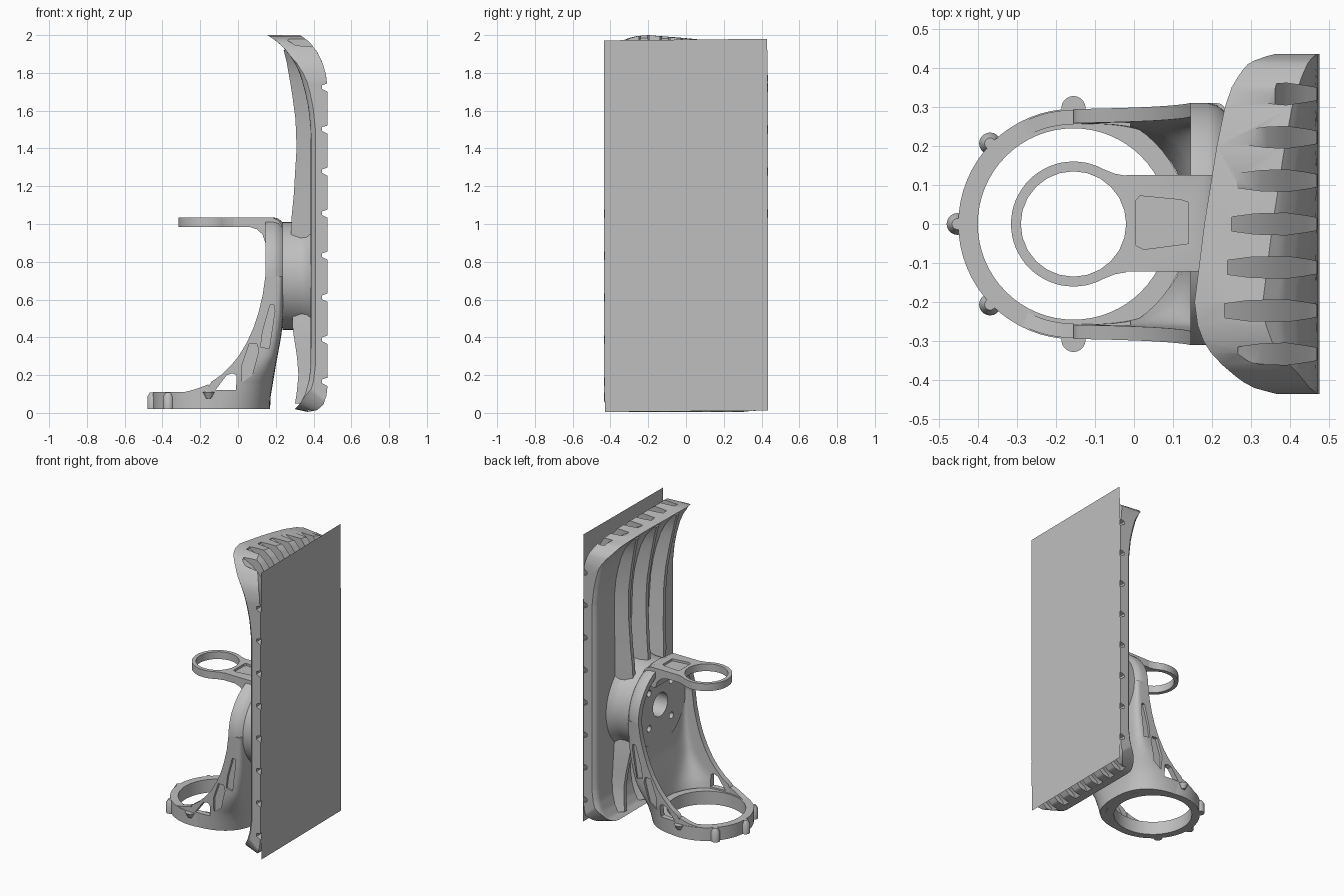
import bpy, bmesh, math

if "Cube" in bpy.data.objects:
    bpy.data.objects.remove(bpy.data.objects["Cube"])

grey = bpy.data.materials.new("plain grey")
grey.diffuse_color = (0.52, 0.52, 0.52, 1)
grey.use_nodes = True
grey.node_tree.nodes["Principled BSDF"].inputs["Base Color"].default_value = grey.diffuse_color
RX = -0.155          # x of both ring centres
HZ = 0.725           # height of the hub axis


def lerp_table(table, v):
    """Piecewise linear lookup in [(key, value), ...]."""
    if v <= table[0][0]:
        return table[0][1]
    for (a, fa), (b, fb) in zip(table, table[1:]):
        if v <= b:
            return fa + (fb - fa) * (v - a) / (b - a)
    return table[-1][1]


def loft(name, loops, cyclic=False):
    """Skin closed loops of equal size; cap the ends unless cyclic."""
    bm = bmesh.new()
    rows = [[bm.verts.new(p) for p in lp] for lp in loops]
    n = len(rows[0])
    for a, b in list(zip(rows, rows[1:])) + ([(rows[-1], rows[0])] if cyclic else []):
        for i in range(n):
            j = (i + 1) % n
            bm.faces.new((a[i], a[j], b[j], b[i]))
    if not cyclic:
        bm.faces.new(rows[0])
        bm.faces.new(rows[-1])
    bmesh.ops.recalc_face_normals(bm, faces=bm.faces)
    me = bpy.data.meshes.new(name)
    bm.to_mesh(me)
    bm.free()
    me.materials.append(grey)
    ob = bpy.data.objects.new(name, me)
    bpy.context.collection.objects.link(ob)
    return ob


def prism(name, pts, y0, y1):
    """Extrude an x-z outline along y."""
    return loft(name, [[(x, y, z) for x, z in pts] for y in (y0, y1)])


def rod(name, axis, c, stations, n=48):
    """Round bar along x or z through stations of (position, radius)."""
    turn = [(math.cos(2 * math.pi * i / n), math.sin(2 * math.pi * i / n)) for i in range(n)]
    return loft(name, [[(c[0] + r * u, c[1] + r * v, h) if axis == 'z' else
                        (h, c[0] + r * u, c[1] + r * v) for u, v in turn] for h, r in stations])


def tube(name, axis, c, section, a0=0, a1=360, n=64):
    """Ring, or part of one, with a section of (radius, position) points."""
    full = a1 - a0 == 360
    loops = []
    for i in range(n if full else n + 1):
        a = math.radians(a0 + (a1 - a0) * i / n)
        u, v = math.cos(a), math.sin(a)
        loops.append([(c[0] + r * u, c[1] + r * v, h) if axis == 'z' else
                      (h, c[0] + r * u, c[1] + r * v) for r, h in section])
    return loft(name, loops, full)


def cut(ob, cutters):
    """Subtract the cutters from the object."""
    for c in cutters:
        m = ob.modifiers.new("cut", 'BOOLEAN')
        m.operation, m.solver, m.object = 'DIFFERENCE', 'EXACT', c
    dg = bpy.context.evaluated_depsgraph_get()
    me = bpy.data.meshes.new_from_object(ob.evaluated_get(dg))
    ob.modifiers.clear()
    ob.data = me


def drop(cutters):
    for c in cutters:
        bpy.data.objects.remove(c)


# Curved pan: paired inner and outer profile points in x-z
INNER = [(.30, .02), (.33, .05), (.355, .10), (.375, .17), (.385, .25), (.385, 1.5), (.372, 1.62),
         (.355, 1.70), (.33, 1.79), (.298, 1.86), (.25, 1.925), (.205, 1.968), (.155, 2.0)]
OUTER = [(.37, .005), (.42, .015), (.452, .045), (.468, .09), (.475, .15), (.475, 1.6), (.475, 1.66),
         (.474, 1.72), (.466, 1.79), (.449, 1.85), (.42, 1.91), (.38, 1.962), (.33, 2.0)]
TIP = [(-.435, .34), (-.42, .30), (-.39, .26), (-.36, .225), (-.33, .197), (-.30, .178),
       (-.26, .163), (-.2, .155), (0, .18), (.2, .212), (.3, .233), (.35, .25), (.38, .268),
       (.41, .29), (.425, .31), (.435, .335)]


def on(curve, t):
    return [lerp_table([(i, p[k]) for i, p in enumerate(curve)], t) for k in (0, 1)]


loops = []
N = 60
for y in [-.435, -.43, -.42, -.405, -.39, -.375, -.36, -.33, -.30, -.26, -.2, -.1, 0, .1, .2, .3, .33,
          .35, .365, .38, .395, .41, .42, .43, .435]:
    t1 = lerp_table([(-INNER[i][0], i) for i in range(5, 13)], -lerp_table(TIP, y))
    t0 = 2.4 * max(0, (abs(y) - .3) / .135) ** 2
    edge = .025 * max(0, (abs(y) - .40) / .035) ** 2
    ts = [t0 + (t1 - t0) * i / N for i in range(N + 1)]
    loops.append([(x + edge, y, z) for x, z in (on(INNER, t) for t in ts)] +
                 [(x, y, z) for x, z in (on(OUTER, t) for t in reversed(ts))])
pan = loft("pan", loops)

# Tapered tread slots over the top and bottom of the pan, notches along its sides
tread = []
for i in range(-3, 4):
    y = .111 * i
    sink = .4 * (lerp_table(TIP, y) - .16)
    shift = .8 * (lerp_table(TIP, y) - .18)
    tread.append(loft("slot", [[(x, y - w, z), (x, y + w, z), (x, y + w, 2.1), (x, y - w, 2.1)]
                               for x, w, z in ((.25 + shift, .018, 1.985 - sink),
                                               (.31 + shift, .026, 1.95 - sink),
                                               (.39, .028, 1.87 - sink * .5),
                                               (.44, .021, 1.80), (.5, .010, 1.74))]))
    tread.append(prism("slot", [(.35, -.02), (.38, .03), (.43, .06), (.445, .11), (.5, .11),
                                (.5, -.02)], y - .025, y + .025))
for i in range(8):
    z = .165 + .2225 * i
    tread.append(prism("notch", [(.445, z - .008), (.5, z - .035), (.5, z + .03), (.445, z + .012)],
                       -.5, .5))
cut(pan, tread)
drop(tread)

# Flat sheet closing the pan
prism_sheet = bmesh.new()
prism_sheet.faces.new([prism_sheet.verts.new((.478, y, z)) for y, z in
                       ((-.43, .005), (.435, .012), (.43, 1.98), (-.435, 1.972))])
me = bpy.data.meshes.new("flat_sheet")
prism_sheet.to_mesh(me)
prism_sheet.free()
me.materials.append(grey)
bpy.context.collection.objects.link(bpy.data.objects.new("flat_sheet", me))

# Ribs fanning from the hub to the pan ends
CREST = [(.04, .30), (.1, .31), (.2, .32), (.3, .312), (.44, .29), (1.0, .28), (1.15, .295),
         (1.4, .31), (1.55, .305), (1.7, .285), (1.9, .25), (1.93, .238)]
INZ = [(z, x) for x, z in INNER]
for k in (-1, 0, 1):
    for name, z0, z1, y0, y1 in (("upper_rib", .85, 1.92, .16 * k, .22 * k - .04),
                                 ("lower_rib", .6, .05, .16 * k, .22 * k)):
        loops = []
        for i in range(19):
            z, y = z0 + (z1 - z0) * i / 18, y0 + (y1 - y0) * i / 18
            x, base = lerp_table(CREST, z), lerp_table(INZ, z) + .02
            loops.append([(x, y - .014, z), (x, y + .014, z), (base, y + .065, z), (base, y - .065, z)])
        loft(name, loops)

# Hub between pan and bracket
hub = rod("hub", 'x', (0, HZ), [(.236, .285), (.33, .285), (.36, .295), (.40, .33)], 64)

# U-shaped bracket shell: rounder at the foot, square at the hub
LEFT = [(.02, -.155), (.14, -.155), (.165, -.14), (.2, -.09), (.25, -.038), (.3, .003), (.375, .048),
        (.45, .082), (.53, .108), (.62, .13), (.72, .145)]
BACK = [(.02, .17), (.08, .172), (.25, .20), (.4, .228), (.5, .24), (.72, .24)]
loops = []
for z in [.02, .08, .14, .165, .2, .225, .25, .3, .34, .375, .41, .45, .53, .62, HZ]:
    xl, xr = lerp_table(LEFT, z), lerp_table(BACK, z)
    hy = .29 + .02 * z / .72
    p = lerp_table([(.02, .8), (.14, .6), (.3, .28), (.72, .18)], z)

    def half(dx):
        out = []
        for i in range(33):
            a = math.pi * (i / 32 - .5)
            s = math.sin(a)
            out.append((xl + (xr - dx - xl) * max(0, math.cos(a)) ** p,
                        (hy - dx) * math.copysign(abs(s) ** p, s), z))
        return out
    loops.append(half(0) + half(.036)[::-1])
shell = loft("bracket_shell", loops)

# Toes where the side walls run out along the lower ring
for s in (-1, 1):
    loops = []
    for i in range(9):
        a = math.radians(90 + 4 * i)
        top = .107 + .045 * (1 - i / 8) ** 1.5
        loops.append([(RX + r * math.cos(a), s * r * math.sin(a), z)
                      for r, z in ((.255, .1), (.292, .1), (.292, top), (.255, top))])
    loft("side_toe", loops)

# Arch over the hub plate, and the plate with its bolt holes
tube("bracket_arch", 'x', (0, HZ), [(.27, .145), (.31, .145), (.31, .19), (.303, .215), (.28, .24),
                                    (.27, .24)], 0, 180, 40)
plate = rod("hub_plate", 'x', (0, HZ), [(.195, .275), (.238, .275)], 48)
bore = rod("bore", 'x', (0, HZ), [(.1, .08), (.33, .08)], 32)
bolts = [rod("bolt", 'x', (.17 * math.cos(a), HZ + .17 * math.sin(a)),
             [(.15, .022), (.27, .022)], 16)
         for a in (math.radians(45 + 90 * i) for i in range(4))]
cut(plate, [bore] + bolts)
cut(hub, [bore] + bolts)

# Side windows (through) and side pockets (shallow) in the shell
window = prism("window", [(-.12, .12), (-.01, .12), (-.008, .2), (-.03, .21), (-.06, .2)], -.5, .5)
pockets = []
for s in (-1, 1):
    pockets.append(prism("pocket", [(.02, .16), (.075, .2), (.11, .33), (.10, .365), (.06, .365),
                                    (.02, .25)], s * .280, s * .5))
    pockets.append(prism("pocket", [(.12, .35), (.165, .34), (.195, .54), (.19, .57), (.17, .57),
                                    (.13, .43)], s * .287, s * .5))
cut(shell, [bore, window] + bolts + pockets)
drop([bore, window] + bolts + pockets)

# Lower ring with grip bumps
tube("lower_ring", 'z', (RX, 0), [(.245, .02), (.295, .02), (.295, .11), (.245, .11)])
for deg in (90, 136, 180, 224, 270):
    a = math.radians(deg)
    c = (RX + .297 * math.cos(a), .297 * math.sin(a))
    rod("ring_bump", 'z', c, [(.075, .012), (.11, .031)] if deg in (90, 270) else
        [(.02, .028), (.085, .028), (.109, .014)], 20)

# Upper ring and the bent arm that carries it
ring = rod("upper_ring", 'z', (RX, 0), [(.985, .16), (1.035, .16)], 64)
arm = prism("upper_arm", [(-.02, .985), (.06, .985), (.10, .972), (.13, .945), (.145, .90),
                          (.24, .90), (.24, .965), (.232, .995), (.212, 1.02), (.18, 1.035),
                          (-.02, 1.035)], -.122, .125)
FILLET = [(-.105, .151), (-.075, .139), (-.05, .129), (-.02, .1235)]
neck = loft("arm_neck", [[(x, y, z) for x, y in FILLET] + [(x, -y, z) for x, y in FILLET[::-1]]
                         for z in (.985, 1.035)])
hole = rod("hole", 'z', (RX, 0), [(.9, .135), (1.1, .135)], 24)
pocket = loft("pocket", [[(x, y, z) for x, y in ((.005, -.055), (.025, -.065), (.14, -.05),
                                                 (.14, .055), (.12, .062), (.015, .072), (.005, .06))]
                         for z in (1.02, 1.1)])
cut(ring, [hole])
cut(neck, [hole])
cut(arm, [hole, pocket])
drop([hole, pocket])

# Smooth the curved faces, keep hard edges
bpy.ops.object.select_all(action='SELECT')
bpy.context.view_layer.objects.active = pan
bpy.ops.object.shade_smooth_by_angle(angle=math.radians(32))
